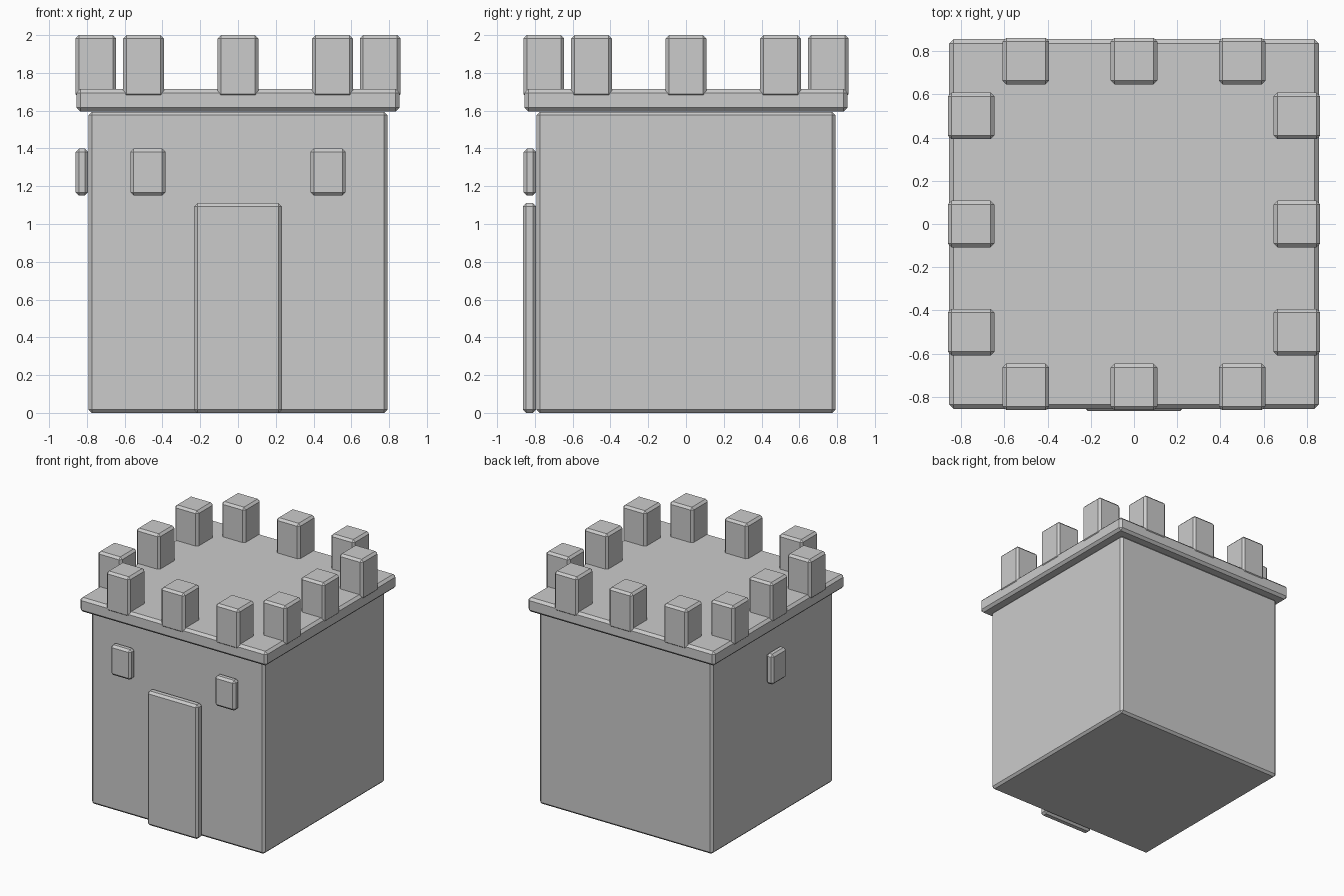
import bpy, bmesh

if "Cube" in bpy.data.objects:
    bpy.data.objects.remove(bpy.data.objects["Cube"])


def block(name, lo, hi, bevel=0.018):
    """Chamfered box between two corners."""
    bm = bmesh.new()
    bmesh.ops.create_cube(bm, size=1)
    for v in bm.verts:
        v.co = [(lo[i] + hi[i]) / 2 + v.co[i] * (hi[i] - lo[i]) for i in range(3)]
    bmesh.ops.bevel(bm, geom=bm.edges[:], offset=bevel, segments=1,
                    affect='EDGES', profile=0.5)
    mesh = bpy.data.meshes.new(name)
    bm.to_mesh(mesh)
    bm.free()
    obj = bpy.data.objects.new(name, mesh)
    bpy.context.collection.objects.link(obj)
    return obj


# Tower body and overhanging roof slab
W = 0.792
block("tower_body", (-W, -W, 0), (W, W, 1.594))
block("roof_slab", (-0.855, -0.855, 1.596), (0.855, 0.855, 1.714), 0.02)

# Battlements: three on every side
H = 0.108
for t in (-0.5, 0, 0.5):
    for s in (-0.753, 0.753):
        for x, y in ((t, s), (s, t)):
            block("battlement", (x - H, y - H, 1.67), (x + H, y + H, 2.0))

# Front door
block("door", (-0.233, -0.864, 0), (0.233, -0.793, 1.11))

# Windows: two in front, one on the left wall
for x in (-0.477, 0.477):
    block("front_window", (x - 0.093, -0.859, 1.15), (x + 0.093, -0.793, 1.4))
block("side_window", (-0.859, -0.093, 1.15), (-0.793, 0.093, 1.4))
